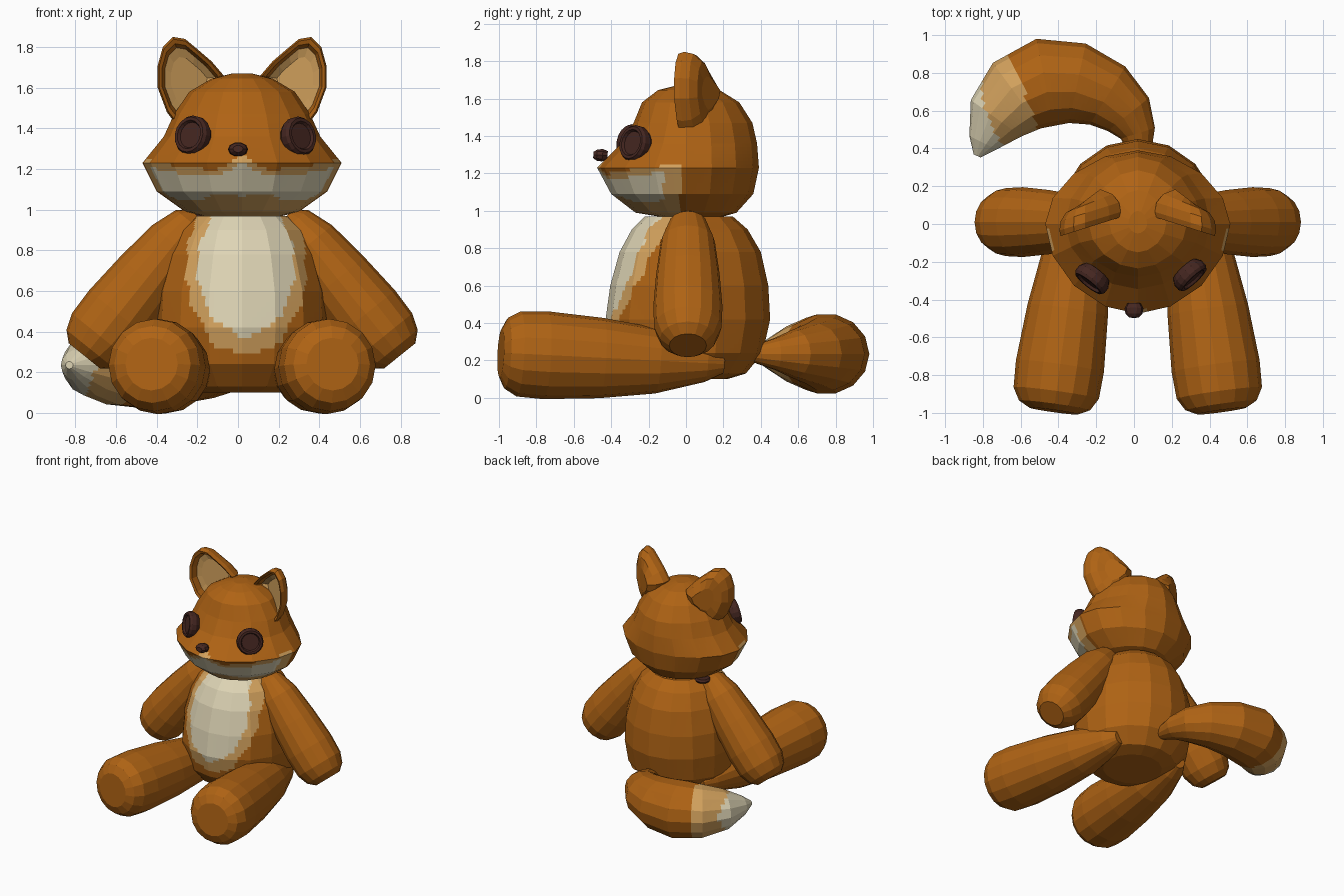
import bpy, bmesh
from math import sin, cos, pi
from mathutils import Vector

cube = bpy.data.objects.get("Cube")
if cube:
    bpy.data.objects.remove(cube)

CX = 0.02  # symmetry axis of the toy (the tail hangs to one side)


def material(name, rgb):
    m = bpy.data.materials.new(name)
    m.use_nodes = True
    m.diffuse_color = (*rgb, 1)
    m.node_tree.nodes["Principled BSDF"].inputs["Base Color"].default_value = (*rgb, 1)
    return m


ORANGE = material("orange fur", (0.43, 0.125, 0.007))
TAN = material("tan fur", (0.65, 0.36, 0.11))
CREAM = material("cream fur", (0.73, 0.66, 0.46))
BROWN = material("dark brown", (0.06, 0.02, 0.015))
FUR = [ORANGE, TAN, CREAM]


def loft(name, rings, mats, paint=None, cuts=0):
    """Skin a list of point rings, cap both ends, paint faces by centre."""
    bm = bmesh.new()
    loops = [[bm.verts.new(p) for p in ring] for ring in rings]
    n = len(loops[0])
    for a, b in zip(loops, loops[1:]):
        for i in range(n):
            j = (i + 1) % n
            bm.faces.new((a[i], a[j], b[j], b[i]))
    bm.faces.new(loops[0][::-1])
    bm.faces.new(loops[-1])
    bmesh.ops.recalc_face_normals(bm, faces=bm.faces)
    if cuts:
        bmesh.ops.subdivide_edges(bm, edges=bm.edges[:], cuts=cuts, use_grid_fill=True)
    if paint:
        for f in bm.faces:
            f.material_index = paint(f.calc_center_median())
    mesh = bpy.data.meshes.new(name)
    bm.to_mesh(mesh)
    bm.free()
    for m in mats:
        mesh.materials.append(m)
    ob = bpy.data.objects.new(name, mesh)
    bpy.context.collection.objects.link(ob)
    return ob


def circle(center, axis, r, up, n):
    u = Vector(up).cross(axis).normalized()
    v = axis.cross(u).normalized()
    return [center + r * (u * cos(2 * pi * i / n) + v * sin(2 * pi * i / n)) for i in range(n)]


def limb(name, start, end, profile, up, mats, n=16):
    """Turned shape: profile holds (fraction along the axis, radius)."""
    start, end = Vector(start), Vector(end)
    axis = (end - start).normalized()
    return loft(name, [circle(start.lerp(end, t), axis, r, up, n) for t, r in profile], mats)


def spow(v, p):
    return abs(v) ** p * (1 if v > 0 else -1)


def slices(rows, p=1.0, n=16):
    """Horizontal rings from rows of (z, half width, front depth, back depth)."""
    out = []
    for z, w, front, back in rows:
        ring = []
        for i in range(n):
            a = 2 * pi * i / n
            s, c = spow(sin(a), p), spow(cos(a), p)
            ring.append((CX + w * s, -front * c if c > 0 else -back * c, z))
        out.append(ring)
    return out


# Body with an oval bib
def paint_body(c):
    if c.y > -0.05:
        return 0
    dx, dz = c.x - 0.04, c.z - 0.72
    wob = 1 + 0.04 * sin(c.z * 40) + 0.03 * sin(c.x * 45)
    if (dx / 0.24) ** 2 + (dz / 0.34) ** 2 < wob:
        return 2
    return 1 if (dx / 0.29) ** 2 + (dz / 0.44) ** 2 < wob else 0


loft("body", slices([
    (0.10, 0.22, 0.20, 0.22), (0.13, 0.32, 0.30, 0.32), (0.24, 0.41, 0.39, 0.41),
    (0.42, 0.43, 0.43, 0.45), (0.60, 0.42, 0.405, 0.44), (0.78, 0.37, 0.355, 0.40),
    (0.90, 0.31, 0.29, 0.33), (0.97, 0.23, 0.22, 0.25)]), FUR, paint_body, 6)


# Head with pointed cheeks and a pale muzzle
def paint_head(c):
    x = abs(c.x - CX)
    top = 1.19 + 0.08 * max(0, 1 - x / 0.13) + 0.05 * (x / 0.45) ** 2
    if c.y > -0.03 or c.z > top:
        return 0
    low = 1.06 + 0.02 * sin(x * 18)
    return 2 if low < c.z < top - 0.035 and c.y < -0.12 else 1


loft("head", slices([
    (0.97, 0.20, 0.15, 0.20), (0.99, 0.28, 0.27, 0.27), (1.09, 0.42, 0.40, 0.36),
    (1.23, 0.49, 0.475, 0.39), (1.36, 0.385, 0.345, 0.38), (1.47, 0.335, 0.28, 0.355),
    (1.58, 0.26, 0.235, 0.285), (1.645, 0.15, 0.15, 0.18), (1.67, 0.05, 0.05, 0.07)],
    1.08), FUR, paint_head, 6)

# Dark stitch tucked under the head
limb("neck_stitch", (-0.22, 0.1, 0.955), (-0.22, 0.1, 0.985),
     [(0, 0.05), (0.5, 0.06), (1, 0.05)], (0, 1, 0), [BROWN], 10)

# Ears, arms and legs, mirrored about the symmetry axis
EAR = [(0.31, 1.40), (0.37, 1.48), (0.415, 1.60), (0.415, 1.71), (0.39, 1.80), (0.34, 1.85),
       (0.28, 1.84), (0.22, 1.79), (0.15, 1.73), (0.09, 1.66), (0.12, 1.55), (0.21, 1.45)]
EAR_RINGS = [(0.55, 0.05), (0.76, 0.03), (0.85, -0.015), (0.95, -0.025), (1.0, 0.005),
             (0.95, 0.055), (0.75, 0.10), (0.4, 0.125)]

for side, s in (("left", 1), ("right", -1)):
    rings = [[(CX + s * (0.27 + (x - 0.27) * k), 0.3 * (0.42 - x) - 0.04 + y, 1.63 + (z - 1.63) * k)
              for x, z in EAR] for k, y in EAR_RINGS]
    ear = loft(side + "_ear", rings, [ORANGE, TAN])
    n = len(EAR)
    for f in ear.data.polygons:  # hollow of the ear
        f.material_index = int(f.index < n or f.index == n * (len(rings) - 1))

    limb(side + "_arm", (CX + s * 0.22, 0.01, 0.97), (CX + s * 0.775, 0.01, 0.28),
         [(0, 0.05), (0.05, 0.10), (0.2, 0.145), (0.45, 0.17), (0.7, 0.185),
          (0.86, 0.18), (0.95, 0.15), (1, 0.10)], (0, 1, 0), [ORANGE])

    limb(side + "_leg", (CX + s * 0.28, 0.2, 0.18), (CX + s * 0.445, -0.99, 0.24),
         [(0, 0.05), (0.08, 0.10), (0.3, 0.175), (0.55, 0.215), (0.8, 0.235),
          (0.92, 0.228), (0.975, 0.19), (1, 0.13)], (0, 0, 1), [ORANGE])

# Button eyes with a raised rim
BUTTON = [(-0.05, 0.08), (-0.02, 0.098), (0.012, 0.098), (0.028, 0.088), (0.028, 0.072),
          (0.014, 0.064)]
for name, pos, normal in (("right_eye", (-0.225, -0.295, 1.365), (-0.62, -0.78, 0.2)),
                          ("left_eye", (0.3, -0.275, 1.36), (0.68, -0.73, 0.2))):
    axis = Vector(normal).normalized()
    loft(name, [circle(Vector(pos) + axis * h, axis, r, (0, 0, 1), 16) for h, r in BUTTON], [BROWN])

# Nose
nose = limb("nose", (0, -0.42, 1.295), (0, -0.495, 1.3),
            [(0, 0.035), (0.35, 0.05), (0.75, 0.045), (1, 0.025)], (0, 0, 1), [BROWN], 10)
for v in nose.data.vertices:
    v.co.z = 1.297 + (v.co.z - 1.297) * 0.7

# Curled tail with a pale tip
PATH = [(0.04, 0.36), (0.02, 0.48), (-0.03, 0.58), (-0.14, 0.68), (-0.30, 0.745), (-0.47, 0.75),
        (-0.62, 0.68), (-0.73, 0.56), (-0.80, 0.43), (-0.83, 0.36)]
RADII = [0.05, 0.095, 0.14, 0.18, 0.215, 0.235, 0.215, 0.165, 0.08, 0.02]
pts = [Vector((x, y, 0.24)) for x, y in PATH]
tail_rings = []
for i, (p, r) in enumerate(zip(pts, RADII)):
    tangent = (pts[min(i + 1, len(pts) - 1)] - pts[max(i - 1, 0)]).normalized()
    ring = circle(p, tangent, r, (0, 0, 1), 14)
    tail_rings.append([(q.x, q.y, 0.235 + (q.z - 0.24) * 0.92) for q in ring])


def paint_tail(c):
    wob = 0.015 * sin(c.z * 30)
    if c.x + 0.37 * (c.y - 0.36) < -0.68 + wob:
        return 2
    return 1 if c.x + 0.36 * (c.y - 0.48) < -0.5 else 0


loft("tail", tail_rings, FUR, paint_tail, 5)
